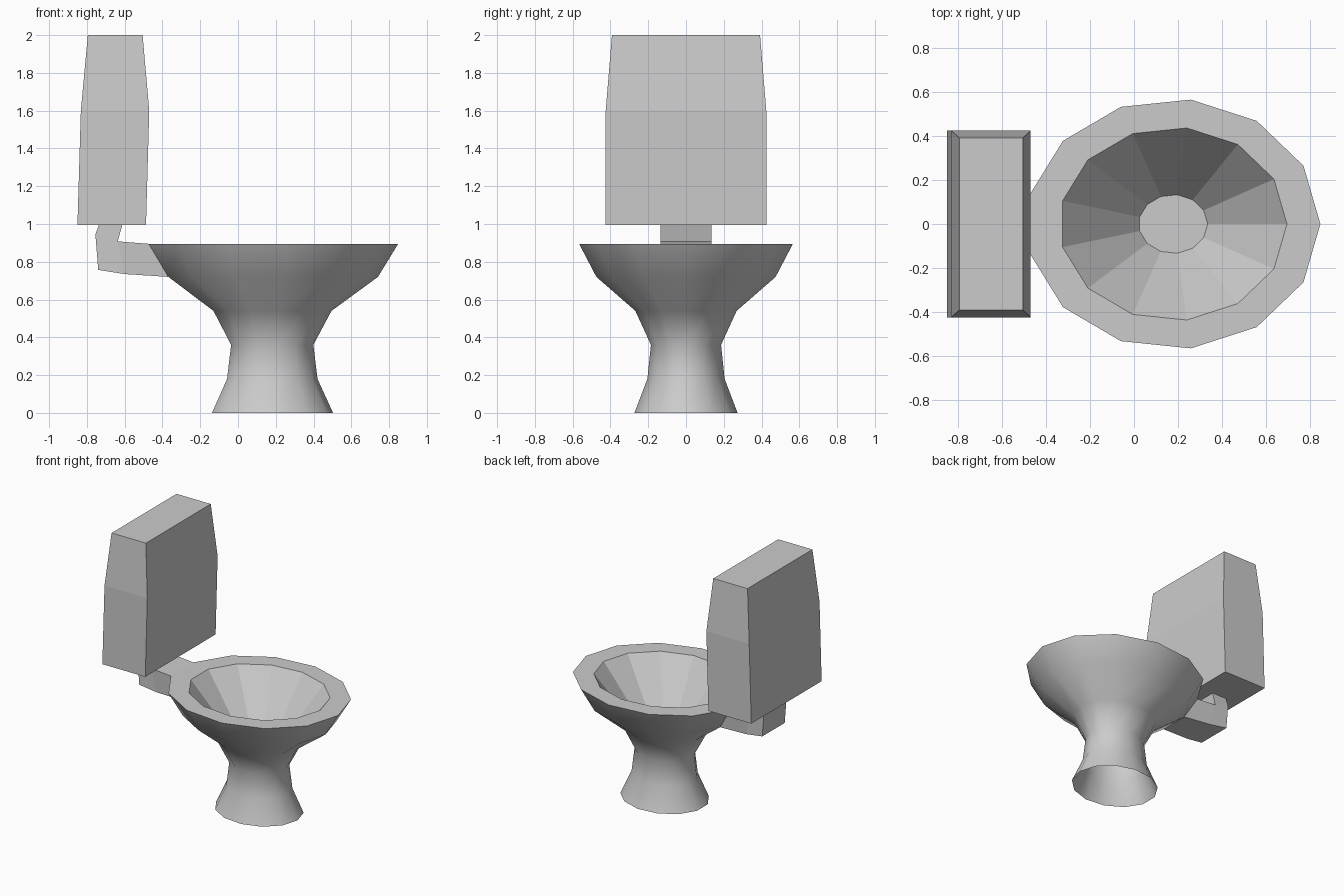
import bpy, bmesh, math

if "Cube" in bpy.data.objects:
    bpy.data.objects.remove(bpy.data.objects["Cube"])


def finish(name, bm):
    mesh = bpy.data.meshes.new(name)
    bm.to_mesh(mesh)
    bm.free()
    obj = bpy.data.objects.new(name, mesh)
    bpy.context.collection.objects.link(obj)
    return obj


def bridge(bm, a, b):
    n = len(a)
    return [bm.faces.new((a[i], a[(i + 1) % n], b[(i + 1) % n], b[i])) for i in range(n)]


# Bowl and pedestal: 13-sided oval loft, up the outside and down the inside
SIDES, CX = 13, 0.178
outer = [(0.325, 0.275, 0), (0.243, 0.206, 0.18), (0.221, 0.187, 0.36),
         (0.317, 0.27, 0.54), (0.563, 0.478, 0.72), (0.67, 0.57, 0.895)]
inner = [(0.518, 0.44, 0.895), (0.157, 0.134, 0.46)]
bm = bmesh.new()
rings = []
for rx, ry, z in outer + inner:
    angles = [2 * math.pi * i / SIDES for i in range(SIDES)]
    rings.append([bm.verts.new((CX + rx * math.cos(t), ry * math.sin(t), z)) for t in angles])
back_face = None
for k in range(len(rings) - 1):
    faces = bridge(bm, rings[k], rings[k + 1])
    for f in faces:
        f.smooth = k < len(outer) - 1
    if k == len(outer) - 2:
        back_face = faces[SIDES // 2]
bm.faces.new(rings[-1])
# Opening where the inlet pipe joins the bowl
bmesh.ops.delete(bm, geom=[back_face], context='FACES_ONLY')
finish("bowl", bm)

# Inlet pipe: bent profile given a width, open at the bowl and tank ends
# (x, z, half width)
path = [(-0.472, 0.895, 0.136), (-0.637, 0.908, 0.136), (-0.612, 0.997, 0.136),
        (-0.735, 1.0, 0.136), (-0.755, 0.945, 0.136), (-0.74, 0.757, 0.136),
        (-0.60, 0.735, 0.130), (-0.369, 0.72, 0.114)]
bm = bmesh.new()
left = [bm.verts.new((x, -w, z)) for x, z, w in path]
right = [bm.verts.new((x, w, z)) for x, z, w in path]
n = len(path)
for i in range(n - 1):
    if i != 2:
        bm.faces.new((left[i], left[i + 1], right[i + 1], right[i]))
for side in (left, right):
    for quad in ((0, 1, 6, 7), (1, 4, 5, 6), (1, 2, 3, 4)):
        bm.faces.new([side[i] for i in quad])
bmesh.ops.recalc_face_normals(bm, faces=bm.faces)
finish("inlet_pipe", bm)

# Tank: three stacked rectangles (x min, x max, half depth, z)
bm = bmesh.new()
levels = [(-0.85, -0.487, 0.425, 0.995), (-0.832, -0.47, 0.425, 1.6), (-0.795, -0.505, 0.392, 2.0)]
loops = [[bm.verts.new((x, y, z)) for x, y in ((x0, -w), (x1, -w), (x1, w), (x0, w))]
         for x0, x1, w, z in levels]
for a, b in zip(loops, loops[1:]):
    bridge(bm, a, b)
bm.faces.new(loops[-1])
bm.faces.new(loops[0][::-1])
finish("tank", bm)
